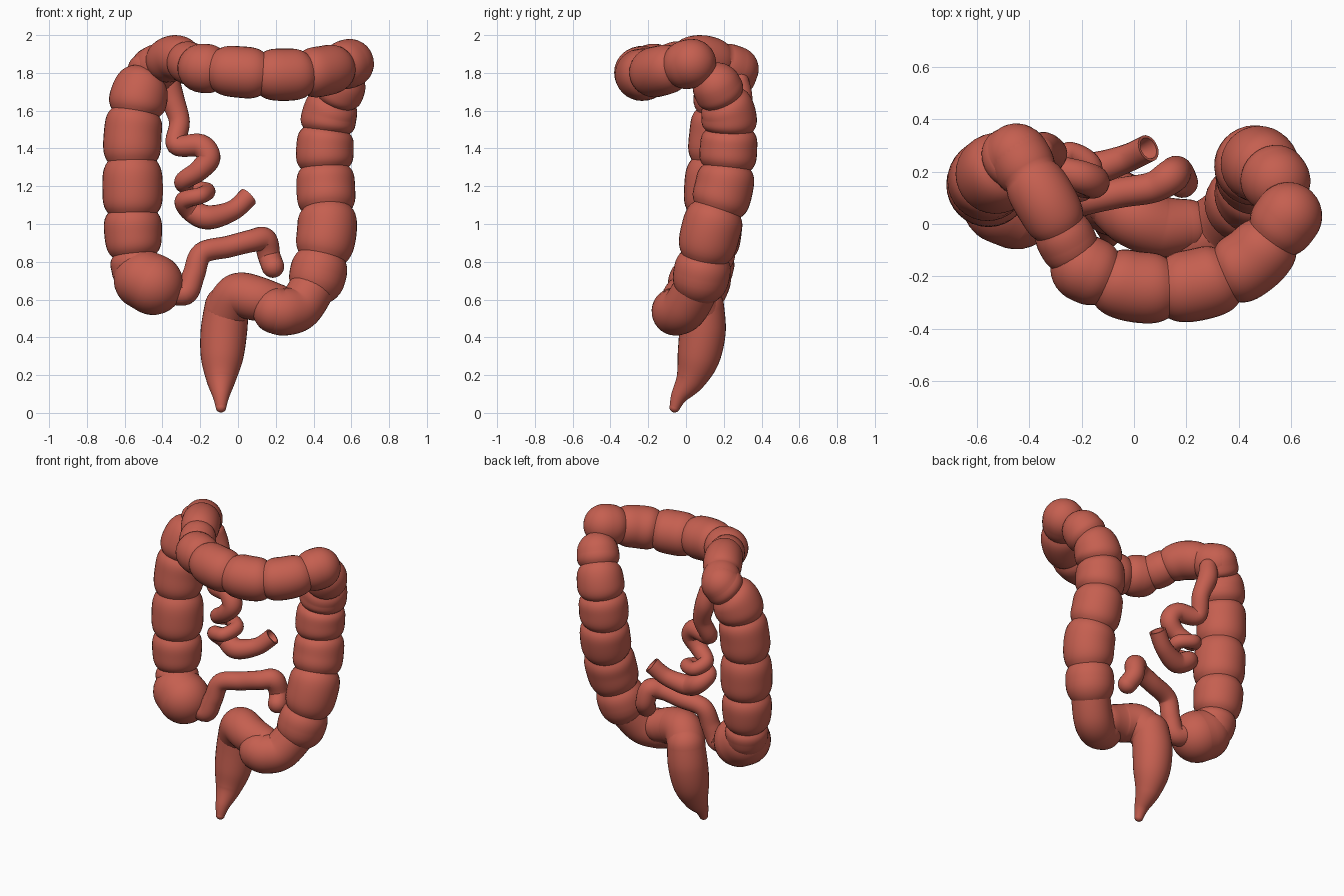
import bpy, bmesh
from math import pi, sin, cos, radians
from mathutils import Vector

old = bpy.data.objects.get("Cube")
if old:
    bpy.data.objects.remove(old)

# Single flesh colour
COLOUR = (0.56, 0.115, 0.08, 1)
flesh = bpy.data.materials.new("flesh red")
flesh.use_nodes = True
flesh.diffuse_color = COLOUR
bsdf = next(n for n in flesh.node_tree.nodes if n.type == "BSDF_PRINCIPLED")
bsdf.inputs["Base Color"].default_value = COLOUR


def spline(stations, t):
    """Catmull-Rom through stations of x, y, z, radius."""
    last = len(stations) - 1
    i = min(int(t), last - 1)
    u = t - i
    p = [stations[max(0, min(last, i + k))] for k in (-1, 0, 1, 2)]
    return [0.5 * (2 * b + (c - a) * u + (2 * a - 5 * b + 4 * c - d) * u * u
                   + (3 * b - a - 3 * c + d) * u ** 3) for a, b, c, d in zip(*p)]


def tube(name, stations, crease=0.0, sides=32, steps=16, hollow_end=False):
    """Round tube; each station is the middle of a lobe, pinched halfway to the next."""
    count = (len(stations) - 1) * steps
    samples = []
    for k in range(count + 1):
        x, y, z, r = spline(stations, k / steps)
        u = 2 * abs(k / steps - round(k / steps))
        samples.append((Vector((x, y, z)), r * (1 - crease * u ** 4)))
    centres = [s[0] for s in samples]
    tangents = [(centres[min(k + 1, count)] - centres[max(k - 1, 0)]).normalized()
                for k in range(count + 1)]
    rings = [(c, t, r) for (c, r), t in zip(samples, tangents)]

    # Rounded ends, or a lip and recess for an open end
    def cap(ring, sign):
        c, t, r = ring
        angles = [pi / 2 * j / 8 for j in range(1, 8)] + [pi / 2 - 0.03]
        return [(c + t * sign * r * sin(a), t, r * cos(a)) for a in angles]

    start = cap(rings[0], -1)[::-1]
    if hollow_end:
        c, t, r = rings[-1]
        finish = [(c, t, r * 0.8), (c - t * r, t, r * 0.6), (c - t * r * 1.5, t, r * 0.3)]
    else:
        finish = cap(rings[-1], 1)
    rings = start + rings + finish

    # Sweep rings with a frame carried along the path
    bm = bmesh.new()
    side = rings[0][1].orthogonal().normalized()
    previous, loops = rings[0][1], []
    for c, t, r in rings:
        side = previous.rotation_difference(t) @ side
        side = (side - t * side.dot(t)).normalized()
        up, previous = t.cross(side), t
        loops.append([bm.verts.new(c + r * (side * cos(a) + up * sin(a)))
                      for a in (2 * pi * j / sides for j in range(sides))])
    for a, b in zip(loops, loops[1:]):
        for j in range(sides):
            n = (j + 1) % sides
            bm.faces.new((a[j], a[n], b[n], b[j]))
    bm.faces.new(loops[0][::-1])
    bm.faces.new(loops[-1])
    mesh = bpy.data.meshes.new(name)
    bm.to_mesh(mesh)
    bm.free()
    mesh.materials.append(flesh)
    obj = bpy.data.objects.new(name, mesh)
    bpy.context.collection.objects.link(obj)
    bpy.ops.object.select_all(action="DESELECT")
    obj.select_set(True)
    bpy.context.view_layer.objects.active = obj
    bpy.ops.object.shade_smooth_by_angle(angle=radians(40))


# Large bowel
tube("cecum", [(-.5, .08, .705, .158), (-.45, .065, .68, .162)])
tube("ascending_colon", [
    (-.54, .12, .76, .13), (-.555, .14, .94, .152), (-.558, .15, 1.19, .16),
    (-.558, .17, 1.47, .153), (-.52, .2, 1.69, .152), (-.45, .265, 1.82, .12)], crease=.17)
tube("right_bend", [(-.445, .26, 1.82, .122), (-.335, .08, 1.88, .12),
                    (-.25, -.08, 1.845, .112)], crease=.12)
tube("transverse_colon", [
    (-.19, -.17, 1.825, .13), (.005, -.24, 1.805, .136), (.25, -.23, 1.79, .138),
    (.45, -.14, 1.81, .133), (.59, .03, 1.85, .13)], crease=.16)
tube("descending_colon", [
    (.545, .165, 1.725, .13), (.485, .225, 1.58, .145), (.46, .225, 1.4, .152),
    (.465, .2, 1.19, .155), (.47, .13, .96, .158), (.42, .08, .72, .15)], crease=.17)
tube("sigmoid_lower_lobe", [
    (.42, .08, .71, .12), (.33, .0, .565, .122), (.25, -.05, .535, .125),
    (.2, -.06, .54, .122)])
tube("sigmoid_upper_lobe", [
    (.2, -.01, .58, .105), (.1, -.01, .605, .118), (.0, .03, .62, .12),
    (-.06, .08, .54, .118)])
tube("rectum", [
    (-.06, .085, .56, .117), (-.075, .087, .43, .123), (-.085, .065, .29, .112),
    (-.09, .025, .18, .08), (-.09, -.035, .09, .045), (-.09, -.06, .03, .028)])

# Small bowel
tube("ileum", [
    (-.38, .08, .66, .075), (-.28, .06, .635, .065), (-.235, .07, .73, .06),
    (-.19, .09, .845, .058), (-.05, .12, .88, .058), (.07, .14, .91, .06),
    (.14, .18, .915, .066), (.165, .2, .83, .06), (.185, .16, .775, .06)],
    sides=20, steps=8)
tube("duodenum", [
    (-.36, .28, 1.75, .055), (-.345, .29, 1.66, .062), (-.31, .27, 1.54, .055),
    (-.325, .22, 1.42, .055), (-.2, .18, 1.415, .062), (-.155, .16, 1.35, .062),
    (-.21, .16, 1.28, .055), (-.29, .2, 1.225, .048), (-.25, .27, 1.19, .044),
    (-.165, .22, 1.175, .044), (-.2, .13, 1.15, .044), (-.285, .16, 1.125, .048),
    (-.25, .22, 1.075, .06), (-.16, .21, 1.035, .064), (-.03, .25, 1.07, .054),
    (.055, .29, 1.145, .053)], sides=20, steps=8, hollow_end=True)
